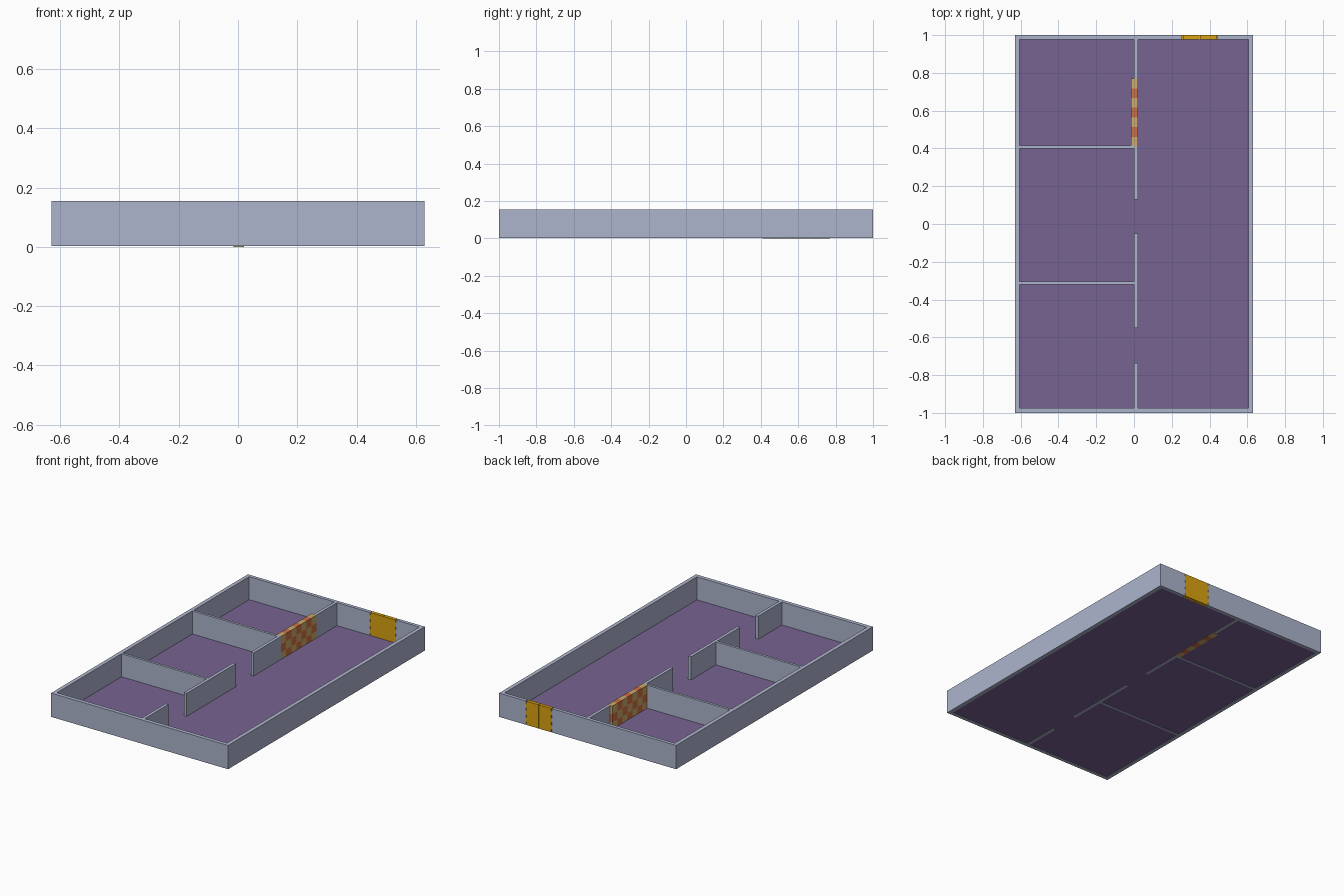
import bpy
import bmesh
from mathutils import Matrix, Vector

cube = bpy.data.objects.get("Cube")
if cube:
    bpy.data.objects.remove(cube, do_unlink=True)


def material(name, srgb):
    linear = [(c / 255 / 12.92) if c < 11 else ((c / 255 + 0.055) / 1.055) ** 2.4 for c in srgb]
    mat = bpy.data.materials.new(name)
    mat.diffuse_color = (*linear, 1)
    mat.use_nodes = True
    mat.node_tree.nodes["Principled BSDF"].inputs["Base Color"].default_value = (*linear, 1)
    return mat


WALL = material("blue grey wall", (174, 181, 205))
FLOOR = material("purple floor", (119, 100, 146))
GOLD = material("gold door", (218, 163, 16))
TAN = material("tan tile", (206, 172, 108))
ORANGE = material("orange tile", (205, 112, 66))


def build(name, boxes, mats):
    """One object from boxes given as (low corner, high corner, material index)."""
    bm = bmesh.new()
    for low, high, index in boxes:
        low, high = Vector(low), Vector(high)
        place = Matrix.Translation((low + high) / 2) @ Matrix.Diagonal((*(high - low), 1))
        made = bmesh.ops.create_cube(bm, size=1, matrix=place)
        for face in {f for v in made["verts"] for f in v.link_faces}:
            face.material_index = index
    mesh = bpy.data.meshes.new(name)
    bm.to_mesh(mesh)
    bm.free()
    for mat in mats:
        mesh.materials.append(mat)
    obj = bpy.data.objects.new(name, mesh)
    bpy.context.collection.objects.link(obj)
    return obj


BASE, TOP = 0.002, 0.155
X, IN_X = 0.63, 0.605
FRONT_IN, BACK_IN = -0.975, 0.978
DOOR_L, DOOR_R = 0.255, 0.44


def wall(name, x0, x1, y0, y1):
    build(name, [((x0, y0, BASE), (x1, y1, TOP), 0)], [WALL])


# Floor slab
build("floor", [((-IN_X, FRONT_IN, 0.004), (IN_X, BACK_IN, 0.007), 0)], [FLOOR])

# Outer walls, with a doorway in the back
wall("right_outer_wall", -X, -IN_X, -1, 1)
wall("left_outer_wall", IN_X, X, -1, 1)
wall("front_outer_wall", -IN_X, IN_X, -1, FRONT_IN)
wall("back_outer_wall_long", -IN_X, DOOR_L, BACK_IN, 1)
wall("back_outer_wall_short", DOOR_R, IN_X, BACK_IN, 1)

# Central corridor wall, broken by openings
tile_y0, tile_y1 = 0.41, 0.77
segments = [(FRONT_IN, -0.735), (-0.55, -0.05), (0.13, tile_y0), (tile_y1, BACK_IN)]
for i, (y0, y1) in enumerate(segments):
    wall(f"corridor_wall_{i + 1}", 0, 0.02, y0, y1)

# Room dividers
for name, y in (("front_room_divider", -0.32), ("back_room_divider", 0.4)):
    wall(name, -IN_X, 0, y, y + 0.016)

# Chequered wall panel
columns, rows = 7, 3
step, rise = (tile_y1 - tile_y0) / columns, TOP / rows
tiles = [((-0.015, tile_y0 + c * step, r * rise),
          (0.02, tile_y0 + (c + 1) * step, (r + 1) * rise), (c + r) % 2)
         for c in range(columns) for r in range(rows)]
build("chequered_wall", tiles, [TAN, ORANGE])

# Double door: two leaves with hinges on the outer edges
middle = (DOOR_L + DOOR_R) / 2
for side, edge, sign in (("right", DOOR_L, 1), ("left", DOOR_R, -1)):
    xs = sorted((edge + sign * 0.004, middle - sign * 0.001))
    leaf = [((xs[0], BACK_IN, BASE), (xs[1], 1, TOP), 0)]
    hx = sorted((edge, edge + sign * 0.004))
    for z in (0.02, 0.065, 0.11):
        leaf.append(((hx[0], BACK_IN, z), (hx[1], 1, z + 0.03), 0))
    build(f"{side}_door_leaf", leaf, [GOLD])
